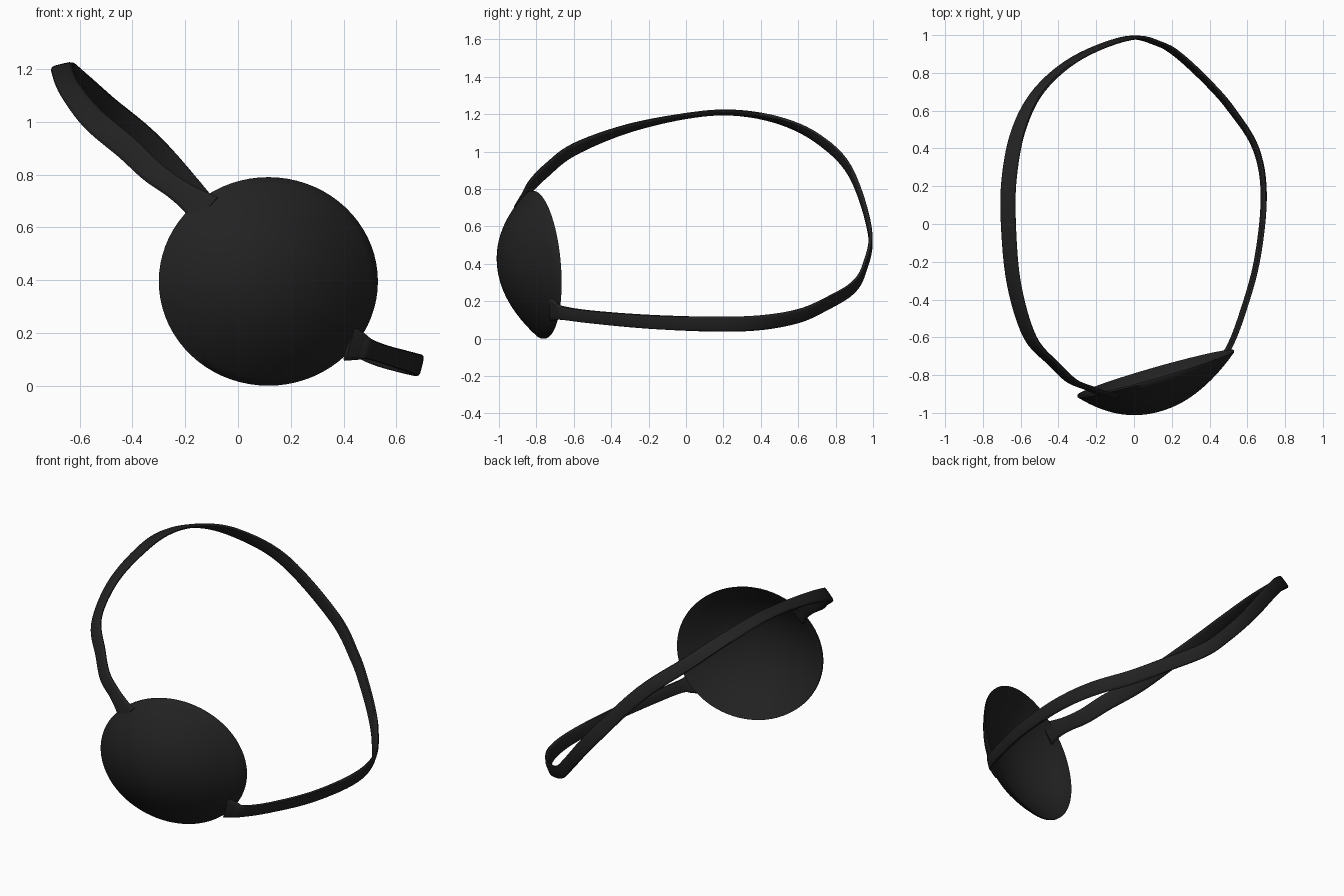
import bpy, bmesh, math
from mathutils import Vector

if "Cube" in bpy.data.objects:
    bpy.data.objects.remove(bpy.data.objects["Cube"])

black = bpy.data.materials.new("soft black")
black.diffuse_color = (0.016, 0.016, 0.016, 1)
black.use_nodes = True
black.node_tree.nodes["Principled BSDF"].inputs["Base Color"].default_value = black.diffuse_color


def finish(bm, name):
    bmesh.ops.recalc_face_normals(bm, faces=bm.faces)
    me = bpy.data.meshes.new(name)
    bm.to_mesh(me)
    bm.free()
    ob = bpy.data.objects.new(name, me)
    bpy.context.collection.objects.link(ob)
    me.materials.append(black)
    bpy.context.view_layer.objects.active = ob
    ob.select_set(True)
    bpy.ops.object.shade_smooth_by_angle(angle=math.radians(50))
    ob.select_set(False)
    return ob


# Eye patch: thin shallow dome on a tilted rim, closed front and back
CX, CZ, RX, RZ = 0.115, 0.395, 0.415, 0.395
SEG, RINGS = 72, 14


def dome(r, a, back):
    x, z = r * RX * math.cos(a), r * RZ * math.sin(a)
    rim = -0.797 + 0.285 * x - 0.076 * z
    depth = 0.2 * (1 - r ** 2.1) * (1 + 0.25 * x)
    thick = 0.022 if back else 0.0
    return Vector((CX + x, rim - depth + thick * min(1, (1 - r) * 6 + 0.45), CZ + z))


bm = bmesh.new()
outer = []
for back in (False, True):
    centre = bm.verts.new(dome(0, 0, back))
    prev = None
    for k in range(1, RINGS + 1):
        ring = [bm.verts.new(dome(k / RINGS, 2 * math.pi * i / SEG, back)) for i in range(SEG)]
        for i in range(SEG):
            j = (i + 1) % SEG
            if prev:
                bm.faces.new((prev[i], prev[j], ring[j], ring[i]))
            else:
                bm.faces.new((centre, ring[j], ring[i]))
        prev = ring
    outer.append(prev)
for i in range(SEG):
    j = (i + 1) % SEG
    bm.faces.new((outer[0][i], outer[0][j], outer[1][j], outer[1][i]))
finish(bm, "eye_patch")

# Strap: flat band swept along a twisting loop; rows are x, y, z, width dir x, width dir z
path = [
    (-0.12, -0.912, 0.66, .10, .10), (-0.17, -0.895, 0.70, .075, .075),
    (-0.24, -0.868, 0.75, .055, .065), (-0.33, -0.83, 0.815, .055, .07),
    (-0.42, -0.745, 0.90, .055, .075), (-0.55, -0.60, 1.01, .065, .065),
    (-0.635, -0.32, 1.12, .075, .04), (-0.665, 0.0, 1.19, .08, .02),
    (-0.66, 0.25, 1.208, .08, .02), (-0.61, 0.50, 1.165, .075, .03),
    (-0.50, 0.71, 1.065, .06, .05), (-0.30, 0.88, 0.89, .055, .06),
    (-0.03, 0.984, 0.57, .055, .06), (0.13, 0.955, 0.38, .05, .06),
    (0.24, 0.89, 0.27, .045, .065), (0.40, 0.74, 0.18, .04, .07),
    (0.52, 0.60, 0.12, .035, .075), (0.645, 0.40, 0.085, .025, .08),
    (0.687, 0.15, 0.077, .02, .08), (0.65, -0.20, 0.09, .02, .075),
    (0.565, -0.50, 0.115, .02, .07), (0.50, -0.66, 0.137, .02, .075),
    (0.465, -0.693, 0.148, .03, .10), (0.42, -0.722, 0.16, .04, .13)]
STEPS, SIDES, THICK = 6, 12, 0.011


def spline(i, t):
    p = [path[max(0, min(len(path) - 1, i + d))] for d in (-1, 0, 1, 2)]
    return [0.5 * (2 * b + (c - a) * t + (2 * a - 5 * b + 4 * c - d) * t * t
                   + (3 * b - a - 3 * c + d) * t ** 3) for a, b, c, d in zip(*p)]


samples = [spline(i, s / STEPS) for i in range(len(path) - 1) for s in range(STEPS)]
samples.append(path[-1])
bm = bmesh.new()
rings = []
for n, s in enumerate(samples):
    a, b = samples[max(0, n - 1)], samples[min(len(samples) - 1, n + 1)]
    tangent = (Vector(b[:3]) - Vector(a[:3])).normalized()
    w = Vector((s[3], 0, s[4]))
    half = w.length / 2
    w = (w - tangent * w.dot(tangent)).normalized()
    nrm = tangent.cross(w)
    ring = []
    for k in range(SIDES):
        c, d = (math.cos(2 * math.pi * k / SIDES), math.sin(2 * math.pi * k / SIDES))
        u = math.copysign(abs(c) ** 0.6, c) * half
        v = math.copysign(abs(d) ** 0.6, d) * THICK
        ring.append(bm.verts.new(Vector(s[:3]) + w * u + nrm * v))
    rings.append(ring)
for r0, r1 in zip(rings, rings[1:]):
    for k in range(SIDES):
        j = (k + 1) % SIDES
        bm.faces.new((r0[k], r0[j], r1[j], r1[k]))
bm.faces.new(rings[0])
bm.faces.new(rings[-1])
finish(bm, "head_strap")
